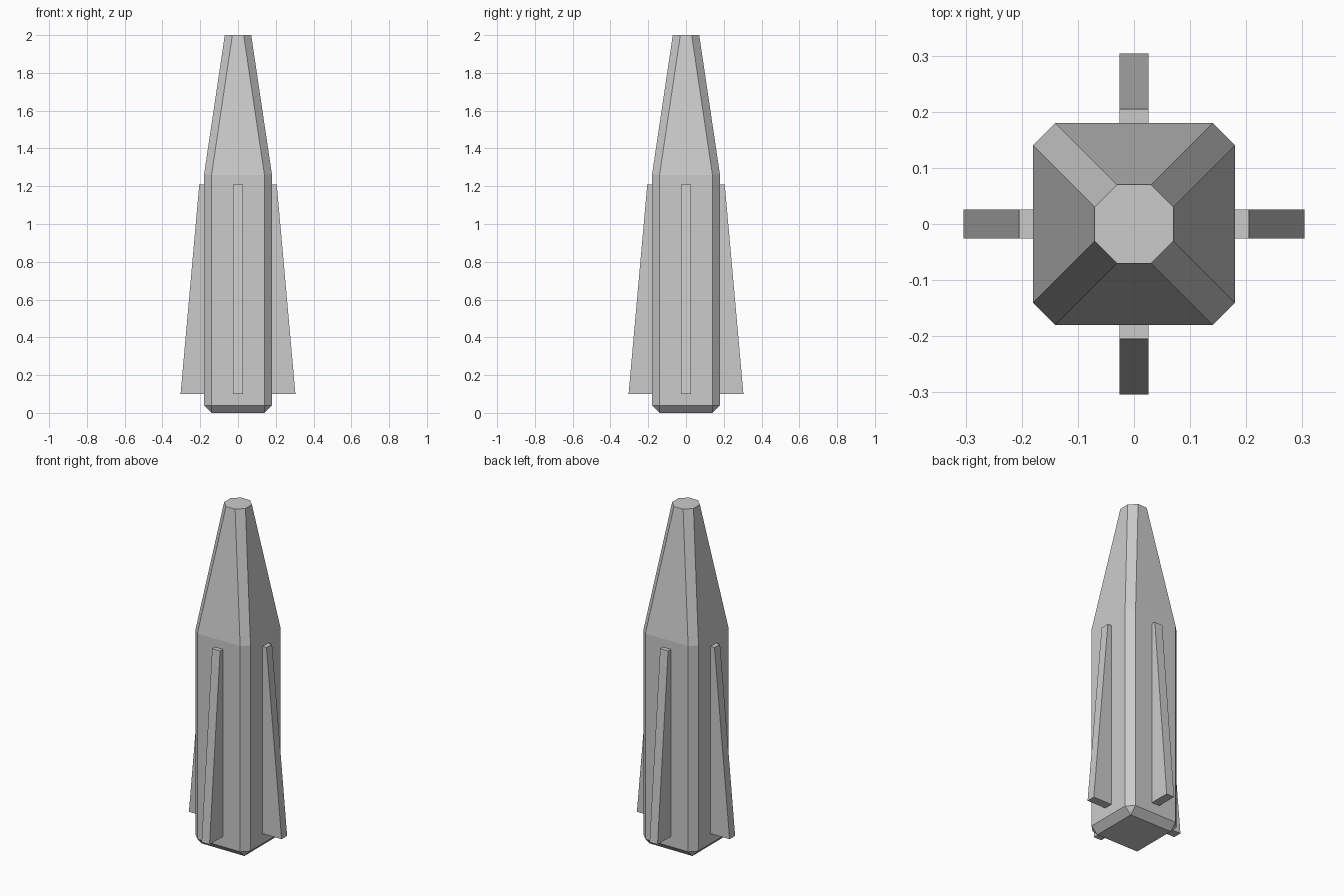
import bpy, bmesh
from math import pi
from mathutils import Matrix

if "Cube" in bpy.data.objects:
    bpy.data.objects.remove(bpy.data.objects["Cube"])


def finish(bm, name):
    bmesh.ops.remove_doubles(bm, verts=bm.verts, dist=1e-5)
    bmesh.ops.recalc_face_normals(bm, faces=bm.faces)
    mesh = bpy.data.meshes.new(name)
    bm.to_mesh(mesh)
    bm.free()
    obj = bpy.data.objects.new(name, mesh)
    bpy.context.collection.objects.link(obj)
    return obj


def ring(bm, half, flat, z):
    """Square section with cut corners: half width, half length of each flat side."""
    pts = [(half, -flat), (half, flat), (flat, half), (-flat, half),
           (-half, flat), (-half, -flat), (-flat, -half), (flat, -half)]
    return [bm.verts.new((x, y, z)) for x, y in pts]


# Body: chamfered foot, straight shaft and tapered nose
bm = bmesh.new()
corner = 0.14
foot = [bm.verts.new((x, y, 0)) for x, y in
        [(corner, -corner), (corner, corner), (-corner, corner), (-corner, -corner)]]
rings = [ring(bm, 0.18, 0.14, 0.04), ring(bm, 0.18, 0.14, 1.26), ring(bm, 0.07, 0.03, 2.0)]
bm.faces.new(foot)
for i in range(4):
    j = (i + 1) % 4
    low = rings[0]
    bm.faces.new((foot[i], foot[j], low[2 * i + 1], low[2 * i]))
    bm.faces.new((foot[j], low[(2 * i + 2) % 8], low[2 * i + 1]))
for low, high in zip(rings, rings[1:]):
    for i in range(8):
        j = (i + 1) % 8
        bm.faces.new((low[i], low[j], high[j], high[i]))
bm.faces.new(rings[-1])
finish(bm, "body")

# Fins: one tapered slab on each of the four sides
profile = [(0.16, 0.10), (0.304, 0.10), (0.205, 1.21), (0.16, 1.21)]
for name, turn in (("right_fin", 0), ("back_fin", 1), ("left_fin", 2), ("front_fin", 3)):
    bm = bmesh.new()
    face = bm.faces.new([bm.verts.new((x, -0.026, z)) for x, z in profile])
    out = bmesh.ops.extrude_face_region(bm, geom=[face])
    moved = [v for v in out["geom"] if isinstance(v, bmesh.types.BMVert)]
    bmesh.ops.translate(bm, verts=moved, vec=(0, 0.052, 0))
    bmesh.ops.transform(bm, matrix=Matrix.Rotation(turn * pi / 2, 4, 'Z'), verts=bm.verts)
    finish(bm, name)
